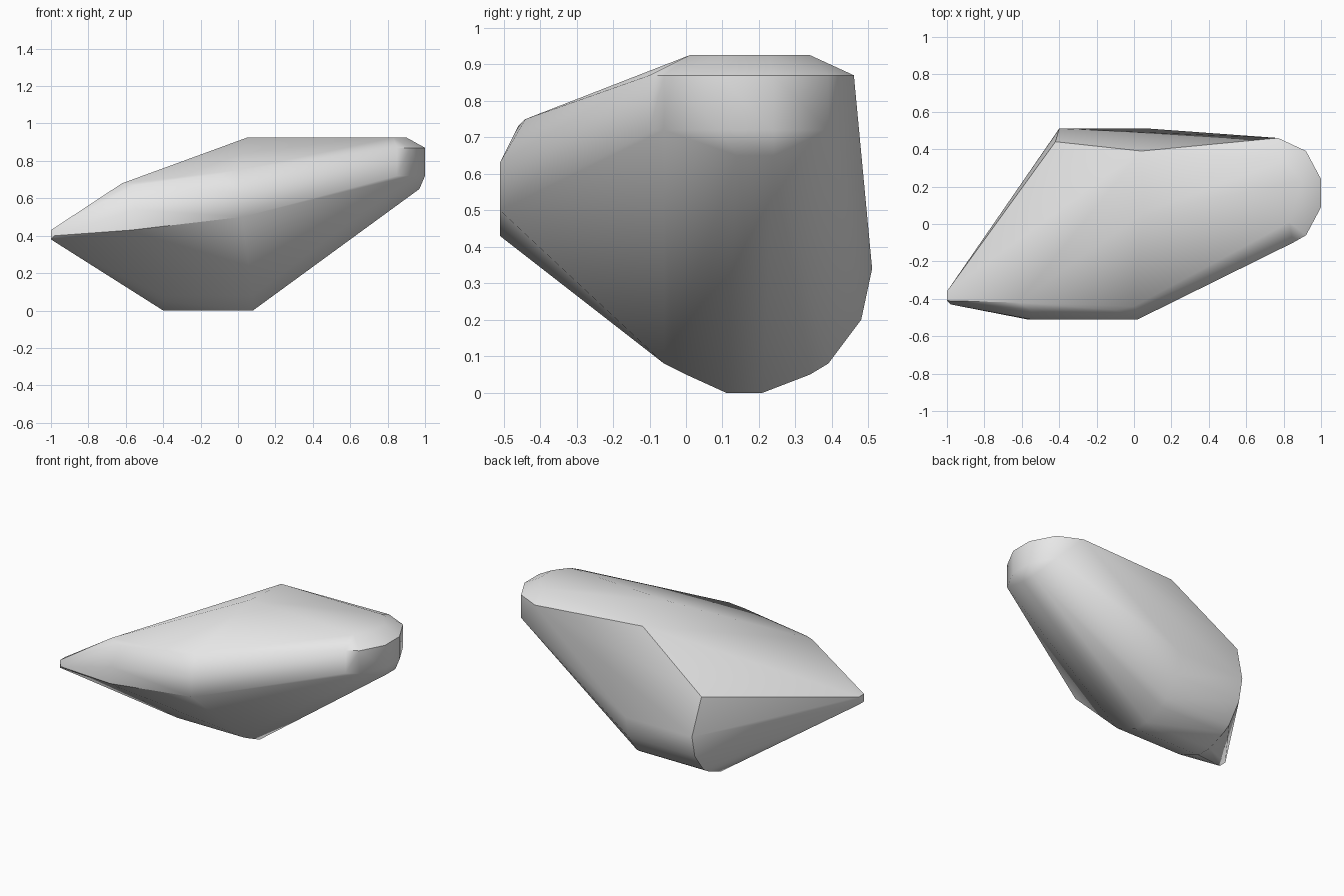
import bpy
import bmesh
import math


def remove_default_cube():
    cube = bpy.data.objects.get("Cube")
    if cube is not None:
        bpy.data.objects.remove(cube, do_unlink=True)


def make_material(name, colour):
    material = bpy.data.materials.new(name)
    material.use_nodes = True
    material.diffuse_color = colour
    shader = material.node_tree.nodes["Principled BSDF"]
    shader.inputs["Base Color"].default_value = colour
    shader.inputs["Roughness"].default_value = 0.9
    return material


def hull_object(name, points, material):
    """Wrap the chiselled corner points in one convex stone."""
    mesh = bpy.data.meshes.new(name)
    bm = bmesh.new()
    for point in points:
        bm.verts.new(point)
    result = bmesh.ops.convex_hull(bm, input=bm.verts)
    unused = [item for item in result["geom_interior"]
              if isinstance(item, bmesh.types.BMVert)]
    bmesh.ops.delete(bm, geom=unused, context="VERTS")
    bmesh.ops.dissolve_limit(bm, angle_limit=math.radians(1),
                             verts=bm.verts, edges=bm.edges)
    bmesh.ops.recalc_face_normals(bm, faces=bm.faces)
    bm.to_mesh(mesh)
    bm.free()
    mesh.materials.append(material)
    stone = bpy.data.objects.new(name, mesh)
    bpy.context.collection.objects.link(stone)
    return stone


remove_default_cube()
corners = []

# Rounded keel: one (y, z) profile carried between two x positions
keel_profile = [(.51, .34), (.48, .2), (.39, .08), (.34, .05),
                (.21, 0), (.11, 0), (0, .05), (-.06, .08)]
for y, z in keel_profile:
    corners += [(x, y, z) for x in (-.4, .08)]

# Blunt nose: an (x, y) outline carried between two heights
nose_outline = [(.92, .39), (1, .24), (1, .09), (.92, -.06), (.85, -.1)]
for x, y in nose_outline:
    corners += [(x, y, z) for z in (.72, .87)]
corners += [(.97, .14, .65), (.97, .24, .65), (.77, .46, .87)]

# Flat crown and its ridge start
crown_outline = [(.9, .1), (.9, .23), (.83, .01), (.8, .34), (.05, .06)]
corners += [(x, y, .925) for x, y in crown_outline]
corners += [(.04, .39, .9), (-.42, .44, .58)]

# Front wall
corners += [(-.57, -.51, .43), (-.55, -.51, .54), (.02, -.51, .5),
            (.02, -.51, .63), (-.55, -.46, .67), (-.62, -.42, .68),
            (-.1, -.46, .73), (0, -.44, .75)]

# Narrow tip
corners += [(-1, y, z) for y in (-.41, -.36) for z in (.38, .43)]
corners.append((-.98, -.43, .4))

stone_grey = make_material("stone grey", (.8, .8, .8, 1))
rock = hull_object("rock", corners, stone_grey)

# Soft shading that keeps the chipped edges crisp
for other in bpy.context.selected_objects:
    other.select_set(False)
rock.select_set(True)
bpy.context.view_layer.objects.active = rock
bpy.ops.object.shade_smooth_by_angle(angle=math.radians(40))
